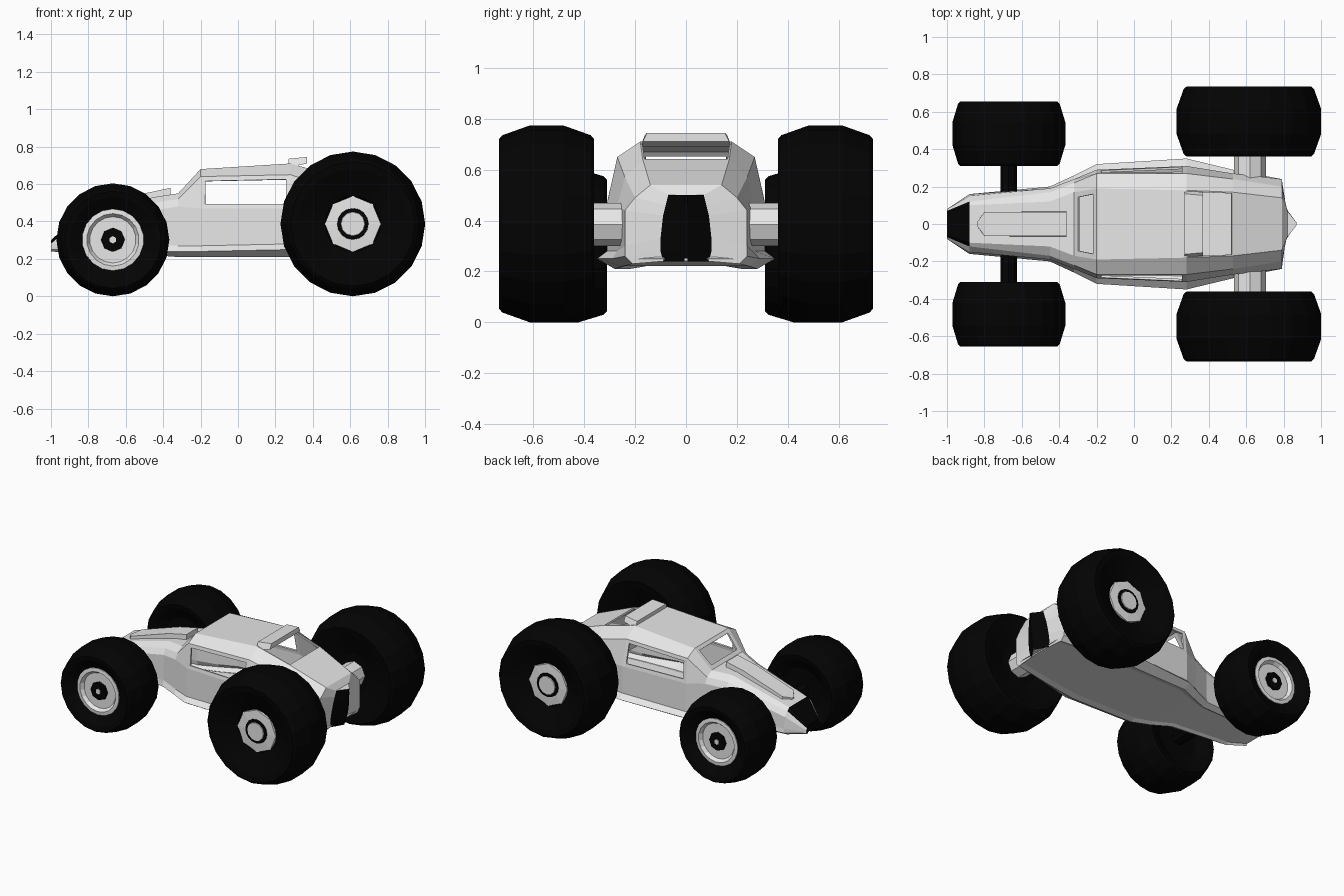
import bpy, bmesh
from math import cos, sin, tau

cube = bpy.data.objects.get("Cube")
if cube:
    bpy.data.objects.remove(cube, do_unlink=True)


def make_material(name, rgb):
    mat = bpy.data.materials.new(name)
    mat.use_nodes = True
    color = (*rgb, 1)
    mat.diffuse_color = color
    mat.node_tree.nodes["Principled BSDF"].inputs["Base Color"].default_value = color
    return mat


white = make_material("white paint", (1, 1, 1))
black = make_material("black rubber", (.001, .001, .001))


def finish(name, bm, *mats):
    bmesh.ops.recalc_face_normals(bm, faces=bm.faces)
    mesh = bpy.data.meshes.new(name)
    bm.to_mesh(mesh)
    bm.free()
    for mat in mats:
        mesh.materials.append(mat)
    obj = bpy.data.objects.new(name, mesh)
    bpy.context.scene.collection.objects.link(obj)
    return obj


def loft(bm, rings):
    """Skin closed rings of points; returns side faces per span and both caps."""
    rows = [[bm.verts.new(p) for p in ring] for ring in rings]
    n = len(rows[0])
    spans = [[bm.faces.new((a[j], a[(j + 1) % n], b[(j + 1) % n], b[j]))
              for j in range(n)] for a, b in zip(rows, rows[1:])]
    return spans, bm.faces.new(rows[0]), bm.faces.new(rows[-1])


def lathe(name, center, side, profile, segments, mat):
    """Turn (offset, radius) pairs around the y axis."""
    cx, cy, cz = center
    bm = bmesh.new()
    loft(bm, [[(cx + r * sin(tau * k / segments), cy + side * o,
                cz - r * cos(tau * k / segments)) for k in range(segments)]
              for o, r in profile])
    return finish(name, bm, mat)


def prism(name, sections, mat):
    """Tapered box from (x, half width, bottom, top) stations."""
    bm = bmesh.new()
    loft(bm, [[(x, -w, lo), (x, w, lo), (x, w * .9, hi), (x, -w * .9, hi)]
              for x, w, lo, hi in sections])
    return finish(name, bm, mat)


# Body shell stations: x, then (half width, height) from skirt edge to roof edge
stations = [
    (-1, [(.07, .24), (.08, .25), (.08, .26), (.08, .27), (.07, .28), (.06, .3)]),
    (-.88, [(.13, .23), (.16, .25), (.16, .28), (.15, .36), (.12, .39), (.1, .41)]),
    (-.45, [(.16, .22), (.2, .24), (.19, .28), (.19, .46), (.17, .5), (.12, .53)]),
    (-.32, [(.22, .21), (.26, .24), (.24, .27), (.24, .48), (.22, .52), (.17, .55)]),
    (-.2, [(.27, .21), (.32, .24), (.29, .27), (.29, .47), (.27, .64), (.19, .68)]),
    (.28, [(.28, .21), (.35, .25), (.31, .28), (.31, .47), (.27, .65), (.18, .71)]),
    (.53, [(.25, .22), (.29, .25), (.27, .28), (.27, .46), (.24, .57), (.17, .64)]),
    (.79, [(.21, .23), (.24, .26), (.24, .3), (.24, .44), (.2, .49), (.14, .54)]),
    (.82, [(.09, .24), (.1, .28), (.1, .33), (.09, .42), (.08, .46), (.07, .5)]),
]
# The tail closes in a narrow upright ridge
stations.append((.87, [(.006, z) for y, z in stations[-1][1]]))
HOOD, WINDSHIELD, CABIN, DECK, TAIL = 0, 3, 4, 5, 8   # spans between stations
LEFT_SIDE, ROOF, RIGHT_SIDE = 4, 6, 8                 # strips around the section

rings = []
for x, half in stations:
    # Floor pan sits a little above the skirts
    half = [(half[0][0] * .85, half[0][1] + .012)] + half
    rings.append([(x, y, z) for y, z in half] +
                 [(x, -y, z) for y, z in reversed(half)])
# Tail panel leans forward towards its foot
for ring in rings[-2:]:
    ring[:] = [(x + .12 * (z - .5), y, z) for x, y, z in ring]

bm = bmesh.new()
spans, nose, tail = loft(bm, rings)
# Black nose tip and tail panel
for face in [nose, tail] + spans[HOOD][5:8] + spans[TAIL][:ROOF] + spans[TAIL][ROOF + 1:13]:
    face.material_index = 1
bmesh.ops.recalc_face_normals(bm, faces=bm.faces)
# Open side windows, windshield and rear window
sides = [spans[CABIN][LEFT_SIDE], spans[CABIN][RIGHT_SIDE]]
bmesh.ops.inset_individual(bm, faces=sides, thickness=.035)
bmesh.ops.inset_individual(bm, faces=[spans[WINDSHIELD][ROOF]], thickness=.04)
bmesh.ops.inset_individual(bm, faces=[spans[DECK][ROOF]], thickness=.01)
openings = sides + [spans[WINDSHIELD][ROOF], spans[DECK][ROOF]]
bmesh.ops.delete(bm, geom=openings, context='FACES')
body = finish("body_shell", bm, white, black)
shell = body.modifiers.new("thickness", 'SOLIDIFY')
shell.thickness = .012
shell.offset = -1

# Raised hood scoop and roof spoiler
prism("hood_scoop", [(-.84, .01, .36, .43), (-.8, .07, .37, .45),
                     (-.5, .07, .48, .55), (-.36, .07, .5, .58)], white)
prism("roof_spoiler", [(.27, .18, .69, .735), (.37, .17, .71, .745)], white)

# Axles
lathe("front_axle", (-.67, 0, .3), 1, [(-.4, .045), (.4, .045)], 8, black)
lathe("rear_axle", (.62, 0, .385), 1, [(-.42, .085), (.42, .085)], 8, white)

# Wheels: centre, tyre radius, half width, rim radius, rim face offset
wheels = {"front": ((-.669, .483, .302), .302, .172, .165, .125),
          "rear": ((.614, .548, .387), .387, .187, .15, .115)}
for end, ((x, y, z), r, w, rim, face) in wheels.items():
    for label, side in (("right", 1), ("left", -1)):
        at = (x, side * y, z)
        # Tread with wide chamfers and sidewalls dished in to the rim
        tyre = [(-w * .7, .06), (-w * .7, rim * .9), (-w * .95, r * .75), (-w, r * .86),
                (-w * .93, r * .9), (-w * .35, r), (w * .35, r), (w * .93, r * .9),
                (w, r * .86), (w * .96, r * .76), (face, rim), (face - .03, rim * .9)]
        lathe(f"{end}_tyre_{label}", at, side, tyre, 20, black)
        if end == "front":
            disc = [(face - .04, rim), (face + .005, rim), (face + .008, rim * .85),
                    (face - .015, rim * .75), (face - .015, rim * .4)]
            lathe(f"front_rim_{label}", at, side, disc, 18, white)
            lathe(f"front_hub_{label}", at, side,
                  [(face - .04, rim * .4), (face, rim * .38)], 8, black)
            lathe(f"front_nut_{label}", at, side,
                  [(face - .01, rim * .12), (face + .005, rim * .12)], 6, white)
        else:
            lathe(f"rear_rim_{label}", at, side,
                  [(face - .04, rim), (face + .004, rim), (face + .008, rim * .6)], 8, white)
            lathe(f"rear_hub_ring_{label}", at, side,
                  [(face - .01, rim * .58), (face + .015, rim * .55)], 16, black)
            lathe(f"rear_hub_cap_{label}", at, side,
                  [(face, rim * .47), (face + .02, rim * .42)], 12, white)
